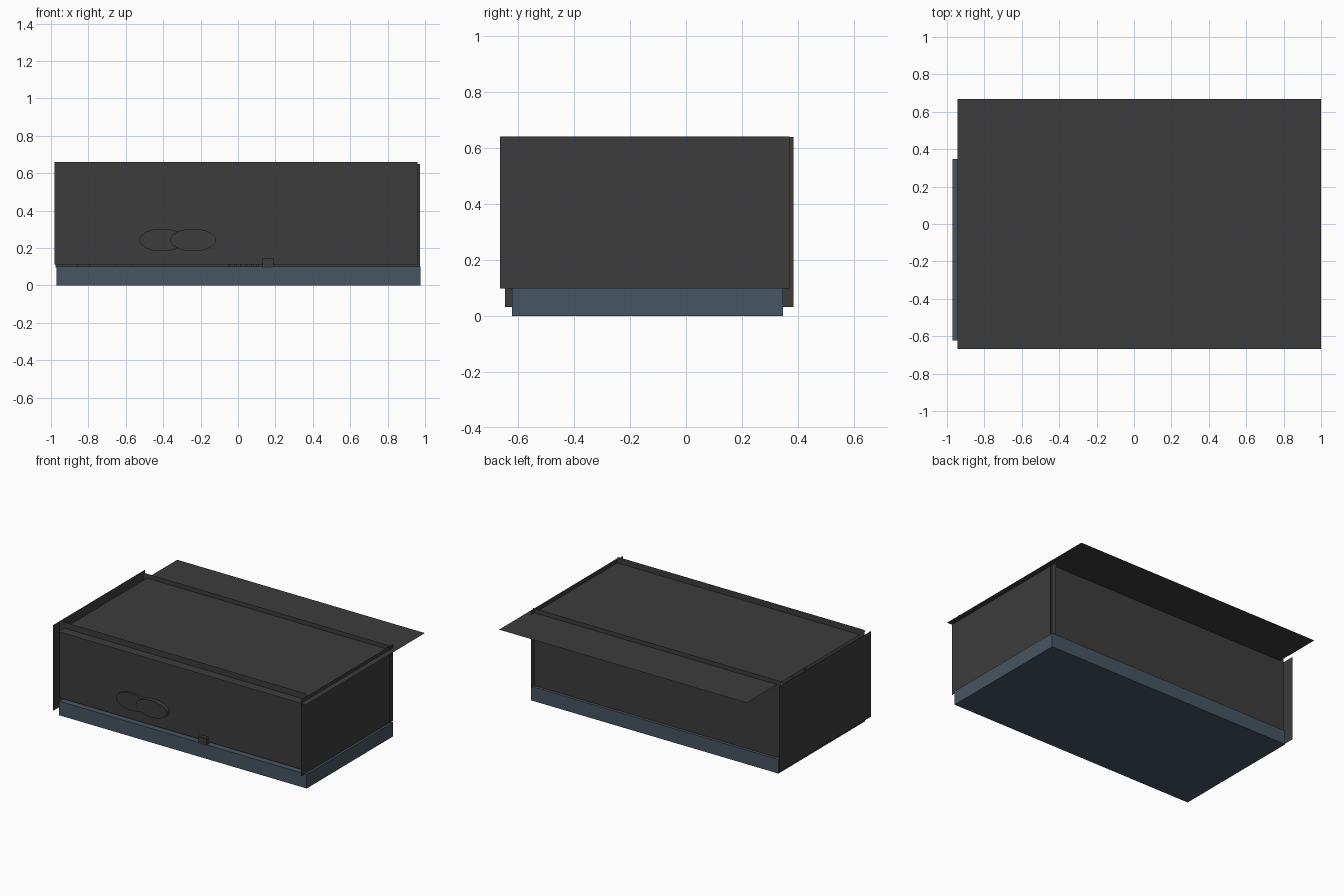
import bpy, math
from mathutils import Vector

if "Cube" in bpy.data.objects:
    bpy.data.objects.remove(bpy.data.objects["Cube"])


def material(name, rgb):
    m = bpy.data.materials.new(name)
    m.diffuse_color = (*rgb, 1)
    m.use_nodes = True
    m.node_tree.nodes["Principled BSDF"].inputs["Base Color"].default_value = m.diffuse_color
    return m


DARK = material("dark_panel", (0.045, 0.045, 0.045))
BLUE = material("blue_grey", (0.062, 0.09, 0.122))


def box(name, lo, hi, mat):
    lo, hi = Vector(lo), Vector(hi)
    bpy.ops.mesh.primitive_cube_add(size=1, location=(lo + hi) / 2)
    ob = bpy.context.object
    ob.name = name
    ob.scale = hi - lo
    ob.data.materials.append(mat)
    return ob


def sheet(name, axis, pos, u, v):
    """Single flat face perpendicular to axis; u, v are the ranges of the other axes."""
    pts = []
    for a, b in ((u[0], v[0]), (u[1], v[0]), (u[1], v[1]), (u[0], v[1])):
        p = [a, b]
        p.insert(axis, pos)
        pts.append(p)
    me = bpy.data.meshes.new(name)
    me.from_pydata(pts, [], [(0, 1, 2, 3)])
    me.materials.append(DARK)
    ob = bpy.data.objects.new(name, me)
    bpy.context.collection.objects.link(ob)
    return ob


# solid base tray
box("base", (-0.97, -0.622, 0), (0.975, 0.348, 0.1), BLUE)

# thin loosely fitted panels
sheet("front_panel", 1, -0.6, (-0.98, 0.96), (0.112, 0.66))
sheet("back_panel", 1, 0.328, (-0.975, 0.972), (0.095, 0.648))
sheet("left_panel", 0, -1.0, (-0.648, 0.385), (0.032, 0.64))
sheet("right_panel", 0, 0.96, (-0.665, 0.37), (0.098, 0.642))
sheet("top_panel", 2, 0.617, (-0.945, 1.0), (-0.668, 0.668))

# overlapping oval badges on the front
for i, (x, y) in enumerate(((-0.405, -0.602), (-0.24, -0.615))):
    bpy.ops.mesh.primitive_cylinder_add(vertices=32, radius=1, depth=1,
                                        location=(x, y, 0.243),
                                        rotation=(math.pi / 2, 0, 0))
    ob = bpy.context.object
    ob.name = f"oval_{i + 1}"
    ob.scale = (0.122, 0.06, 0.03)
    ob.data.materials.append(DARK)
    bpy.ops.object.shade_smooth_by_angle()

# small latch at the lower front edge
box("latch", (0.13, -0.627, 0.092), (0.19, -0.588, 0.147), DARK)

# low fittings on the tray, glimpsed through the gap under the front panel
for i, (a, b) in enumerate(((-0.86, -0.79), (-0.65, -0.57))):
    box(f"inner_block_{i + 1}", (a, -0.4, 0.1), (b, -0.32, 0.115), DARK)
for i in range(7):
    x = -0.05 + i * 0.03
    box(f"inner_slat_{i + 1}", (x, -0.4, 0.1), (x + 0.012, -0.2, 0.115), DARK)
